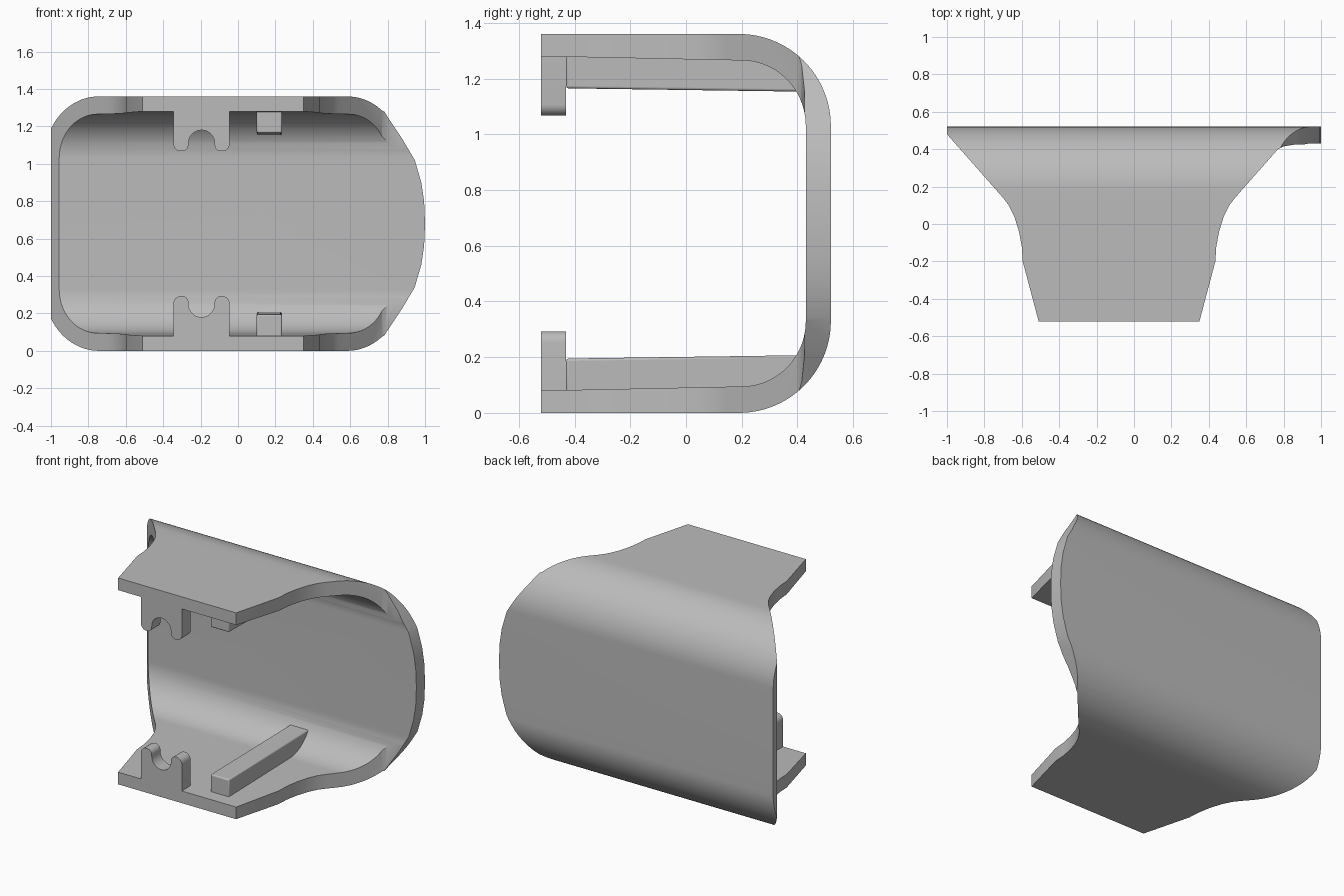
import bpy, bmesh
from math import sin, cos, pi

if "Cube" in bpy.data.objects:
    bpy.data.objects.remove(bpy.data.objects["Cube"], do_unlink=True)

HEIGHT = 1.36
grey = bpy.data.materials.new("plain grey")
grey.use_nodes = True
grey.diffuse_color = (0.5, 0.5, 0.5, 1)
grey.node_tree.nodes["Principled BSDF"].inputs["Base Color"].default_value = (0.5, 0.5, 0.5, 1)


def prism(name, profile, axis, lo, hi, flip=False):
    """Extrude a closed 2D profile along an axis; flip mirrors it in height."""
    place = {"x": lambda a, b, t: (t, a, b),
             "y": lambda a, b, t: (a, t, b),
             "z": lambda a, b, t: (a, b, t)}[axis]
    bm = bmesh.new()
    rings = [[bm.verts.new(place(a, b, t)) for a, b in profile] for t in (lo, hi)]
    bm.faces.new(rings[0])
    bm.faces.new(rings[1])
    n = len(profile)
    for i in range(n):
        j = (i + 1) % n
        bm.faces.new((rings[0][i], rings[0][j], rings[1][j], rings[1][i]))
    if flip:
        for v in bm.verts:
            v.co.z = HEIGHT - v.co.z
    bmesh.ops.recalc_face_normals(bm, faces=bm.faces)
    mesh = bpy.data.meshes.new(name)
    bm.to_mesh(mesh)
    bm.free()
    mesh.materials.append(grey)
    ob = bpy.data.objects.new(name, mesh)
    bpy.context.collection.objects.link(ob)
    return ob


def keep_inside(ob, cutter):
    """Trim an object to the cutter volume, then discard the cutter."""
    mod = ob.modifiers.new("trim", "BOOLEAN")
    mod.operation = "INTERSECT"
    mod.solver = "EXACT"
    mod.object = cutter
    bpy.context.view_layer.update()
    graph = bpy.context.evaluated_depsgraph_get()
    mesh = bpy.data.meshes.new_from_object(ob.evaluated_get(graph))
    ob.modifiers.clear()
    ob.data = mesh
    bpy.data.objects.remove(cutter, do_unlink=True)


def smooth(ob, angle=0.5):
    bpy.ops.object.select_all(action="DESELECT")
    ob.select_set(True)
    bpy.context.view_layer.objects.active = ob
    bpy.ops.object.shade_smooth_by_angle(angle=angle)


def arc(cx, cz, rx, rz, start, end, steps):
    angles = [start + (end - start) * i / steps for i in range(steps + 1)]
    return [(cx + rx * cos(a), cz + rz * sin(a)) for a in angles]


# Curved shell: C-shaped section swept sideways
outer = ([(-.52, 0)] + arc(.19, .33, .33, .33, -pi / 2, 0, 24)
         + arc(.19, HEIGHT - .33, .33, .33, 0, pi / 2, 24) + [(-.52, HEIGHT)])
inner = ([(-.52, 1.28)] + arc(.2, 1.03, .23, .235, pi / 2, 0, 24)
         + arc(.2, .33, .23, .235, 0, -pi / 2, 24) + [(-.52, .08)])
shell = prism("shell", outer + inner, "x", -1, 1)

# Flared plan outline, open towards the rounded right end of the back wall
flare = [(-.51, -.52), (-.595, -.2), (-.6, -.12), (-.615, -.04), (-.64, .04),
         (-.67, .1), (-.7, .14)]
left = flare + [(-1, .48), (-1, .6)]
right = [(1.05, .6), (1.05, .425), (.86, .425), (.8, .415), (.77, .4)]
right += [(-.16 - x, y) for x, y in reversed(flare)]
keep_inside(shell, prism("plan_cutter", left + right, "z", -.1, 1.5))

# Bowed end of the back wall
bow = [(1, .68), (.995, .8), (.98, .9), (.945, 1.02), (.88, 1.13), (.8, 1.25), (.71, 1.4)]
end = [(x, HEIGHT - z) for x, z in reversed(bow[1:])] + bow
keep_inside(shell, prism("end_cutter", [(-1.1, -.04)] + end + [(-1.1, 1.4)], "y", -.7, .7))
smooth(shell)

# Notched tab profile with rounded ends
tab = ([(-.345, .07)] + arc(-.305, .253, .04, .04, pi, pi / 2, 6)
       + arc(-.3, .258, .035, .035, pi / 2, 0, 6)
       + arc(-.195, .25, .07, .07, pi, 2 * pi, 14)
       + arc(-.09, .258, .035, .035, pi, pi / 2, 6)
       + arc(-.085, .253, .04, .04, pi / 2, 0, 6) + [(-.045, .07)])

# Guide rail profile, ending inside the curved wall
rail = [(-.43, .05), (-.43, .195), (.42, .207), (.42, .19), (.25, .05)]

for side, flip in (("lower", False), ("upper", True)):
    smooth(prism(side + "_tab", tab, "y", -.52, -.43, flip))
    guide = prism(side + "_guide_rail", rail, "x", .1, .235, flip)
    bevel = guide.modifiers.new("soft edges", "BEVEL")
    bevel.width = .02
    bevel.segments = 3
    smooth(guide, 0.6)
